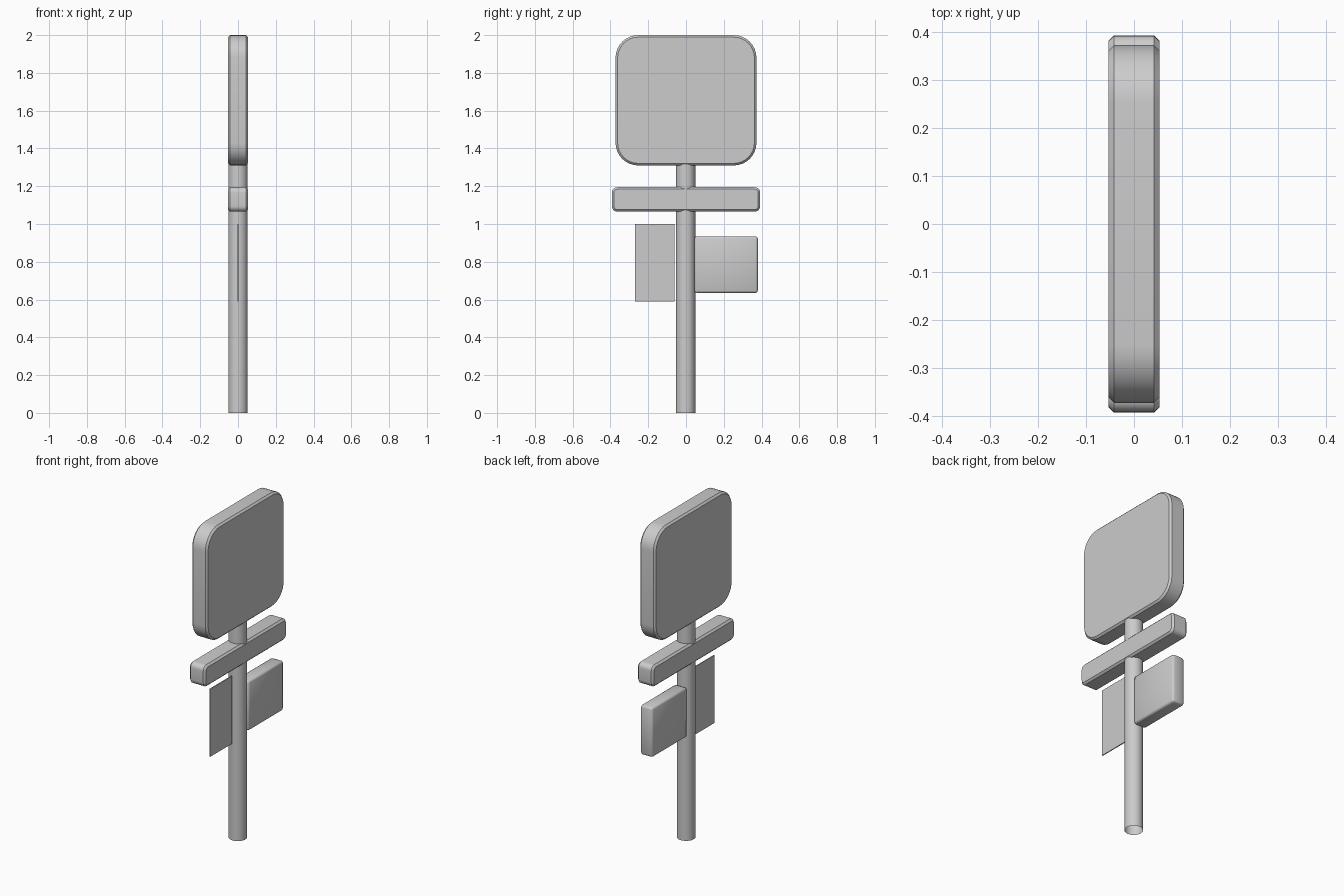
import bpy, bmesh, math

cube = bpy.data.objects.get("Cube")
if cube:
    bpy.data.objects.remove(cube, do_unlink=True)

grey = bpy.data.materials.new("light grey")
grey.use_nodes = True
colour = (0.604, 0.604, 0.604, 1)
grey.diffuse_color = colour
grey.node_tree.nodes["Principled BSDF"].inputs["Base Color"].default_value = colour


def finish(name, bm, angle=35):
    bmesh.ops.recalc_face_normals(bm, faces=bm.faces)
    mesh = bpy.data.meshes.new(name)
    bm.to_mesh(mesh)
    bm.free()
    mesh.materials.append(grey)
    obj = bpy.data.objects.new(name, mesh)
    bpy.context.collection.objects.link(obj)
    bpy.ops.object.select_all(action='DESELECT')
    obj.select_set(True)
    bpy.context.view_layer.objects.active = obj
    bpy.ops.object.shade_smooth_by_angle(angle=math.radians(angle))
    return obj


def panel(name, y0, y1, z0, z1, half, radius=0, edge=0, segments=6):
    """Upright slab in the YZ plane with rounded corners and chamfered rims."""
    bm = bmesh.new()

    def ring(x, inset):
        r = max(radius - inset, 0)
        ys, zs = (y0 + inset + r, y1 - inset - r), (z0 + inset + r, z1 - inset - r)
        verts = []
        for k, (cy, cz) in enumerate([(1, 1), (0, 1), (0, 0), (1, 0)]):
            for i in range(segments + 1 if radius else 1):
                a = (k + i / segments) * math.pi / 2
                verts.append(bm.verts.new((x, ys[cy] + r * math.cos(a), zs[cz] + r * math.sin(a))))
        return verts

    steps = [(-half, edge), (-half + edge, 0), (half - edge, 0), (half, edge)]
    if not edge:
        steps = [steps[0], steps[-1]]
    rings = [ring(x, inset) for x, inset in steps]
    for a, b in zip(rings, rings[1:]):
        for i in range(len(a)):
            j = (i + 1) % len(a)
            bm.faces.new((a[i], a[j], b[j], b[i]))
    bm.faces.new(rings[0])
    bm.faces.new(rings[-1])
    return finish(name, bm)


# Large rounded sign and the name bar below it
panel("sign_panel", -0.373, 0.373, 1.31, 2.0, 0.053, radius=0.12, edge=0.011, segments=8)
panel("name_bar", -0.393, 0.393, 1.065, 1.195, 0.053, radius=0.03, edge=0.011)

# Thin timetable plate on the front side of the pole
panel("thin_plate", -0.27, -0.06, 0.59, 1.0, 0.003)

# Hollow pole, open at the foot
bm = bmesh.new()
bmesh.ops.create_cone(bm, cap_ends=False, segments=32, radius1=0.051, radius2=0.051, depth=1.33)
bmesh.ops.translate(bm, verts=bm.verts, vec=(0, -0.002, 0.665))
finish("pole", bm)

# Box on the back side of the pole, softly bevelled
bm = bmesh.new()
bmesh.ops.create_cube(bm, size=1)
bmesh.ops.scale(bm, verts=bm.verts, vec=(0.08, 0.335, 0.3))
bmesh.ops.translate(bm, verts=bm.verts, vec=(0, 0.2125, 0.785))
bmesh.ops.bevel(bm, geom=bm.edges[:], offset=0.012, segments=2, profile=0.5, affect='EDGES')
finish("side_box", bm, 60)
